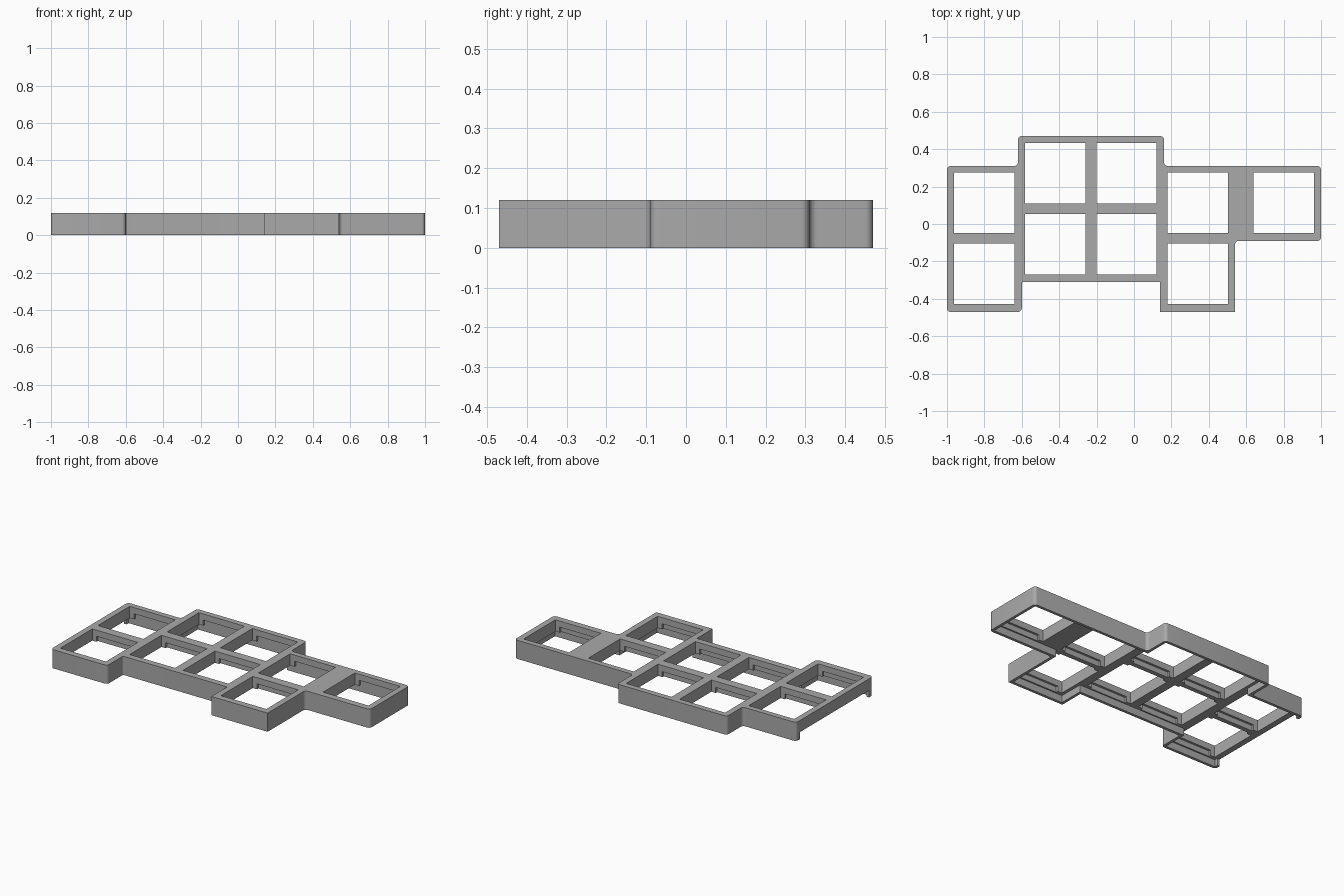
import bpy, bmesh, math
from mathutils import Vector

cube = bpy.data.objects.get("Cube")
if cube:
    bpy.data.objects.remove(cube, do_unlink=True)

HEIGHT, CAVITY, LIP = 0.12, 0.045, 0.018
HOLE, PITCH = 0.323, 0.38

grey = bpy.data.materials.new("plain grey")
grey.use_nodes = True
colour = (0.4, 0.4, 0.4, 1)
grey.diffuse_color = colour
grey.node_tree.nodes["Principled BSDF"].inputs["Base Color"].default_value = colour


def prism(name, points, z0, z1):
    """Extrude a counter-clockwise outline between two heights."""
    bm = bmesh.new()
    face = bm.faces.new([bm.verts.new((p[0], p[1], z0)) for p in points])
    ext = bmesh.ops.extrude_face_region(bm, geom=[face])
    top = [v for v in ext["geom"] if isinstance(v, bmesh.types.BMVert)]
    bmesh.ops.translate(bm, verts=top, vec=(0, 0, z1 - z0))
    bmesh.ops.recalc_face_normals(bm, faces=bm.faces)
    mesh = bpy.data.meshes.new(name)
    bm.to_mesh(mesh)
    bm.free()
    mesh.materials.append(grey)
    obj = bpy.data.objects.new(name, mesh)
    bpy.context.collection.objects.link(obj)
    return obj


def box(name, cx, cy, w, d, z0, z1):
    x, y = w / 2, d / 2
    return prism(name, [(cx - x, cy - y), (cx + x, cy - y), (cx + x, cy + y), (cx - x, cy + y)], z0, z1)


def inset(points, amount):
    """Move every edge of a right-angled outline inward."""
    result = []
    for i, p in enumerate(points):
        a = (Vector(p) - Vector(points[i - 1])).normalized()
        b = (Vector(points[(i + 1) % len(points)]) - Vector(p)).normalized()
        result.append(Vector(p) + (Vector((-a.y, a.x)) + Vector((-b.y, b.x))) * amount)
    return result


def rounded(points, radii, steps=6):
    """Replace the corners with quarter arcs."""
    result = []
    for i, p in enumerate(points):
        p, r = Vector(p), radii[i]
        if r == 0:
            result.append(p)
            continue
        a = (Vector(points[i - 1]) - p).normalized()
        b = (Vector(points[(i + 1) % len(points)]) - p).normalized()
        for k in range(steps + 1):
            t = k / steps * math.pi / 2
            result.append(p + a * r * (1 - math.sin(t)) + b * r * (1 - math.cos(t)))
    return result


def cut(target, cutter):
    mod = target.modifiers.new("cut", "BOOLEAN")
    mod.operation, mod.solver, mod.object = "DIFFERENCE", "EXACT", cutter
    bpy.context.view_layer.objects.active = target
    bpy.ops.object.modifier_apply(modifier=mod.name)
    bpy.data.objects.remove(cutter, do_unlink=True)


# Stepped outline of the case, with rounded and sharp corners
outline = [(-1, -0.47), (-0.6, -0.47), (-0.6, -0.31), (0.14, -0.31), (0.14, -0.47),
           (0.54, -0.47), (0.54, -0.09), (1, -0.09), (1, 0.31), (0.16, 0.31),
           (0.16, 0.47), (-0.62, 0.47), (-0.62, 0.31), (-1, 0.31)]
radii = [0.02, 0.02, 0.01, 0, 0, 0, 0.02, 0.02, 0.02, 0.02, 0.02, 0.02, 0.02, 0.02]
frame = prism("key_frame", rounded(outline, radii), 0, HEIGHT)

# Shallow hollow under the plate, open along the left-hand end
cut(frame, prism("hollow", inset(outline, LIP), -0.1, CAVITY))
cut(frame, box("end_opening", -1, -0.08, 0.1, 0.70, -0.1, CAVITY))

# Square key openings with clip recesses on the front and back walls
columns = [(-0.8, 0.113, 2), (-0.42, 0.272, 2), (-0.04, 0.272, 2), (0.34, 0.113, 2), (0.8, 0.113, 1)]
for x, top, count in columns:
    for row in range(count):
        y = top - row * PITCH
        cut(frame, box("opening", x, y, HOLE, HOLE, -0.2, 0.3))
        cut(frame, box("recess", x, y, HOLE - 0.06, HOLE + 0.028, -0.2, 0.08))

# Smooth rounded corners, sharp edges elsewhere
bpy.ops.object.select_all(action="DESELECT")
frame.select_set(True)
bpy.context.view_layer.objects.active = frame
bpy.ops.object.shade_smooth_by_angle(angle=math.radians(30))
